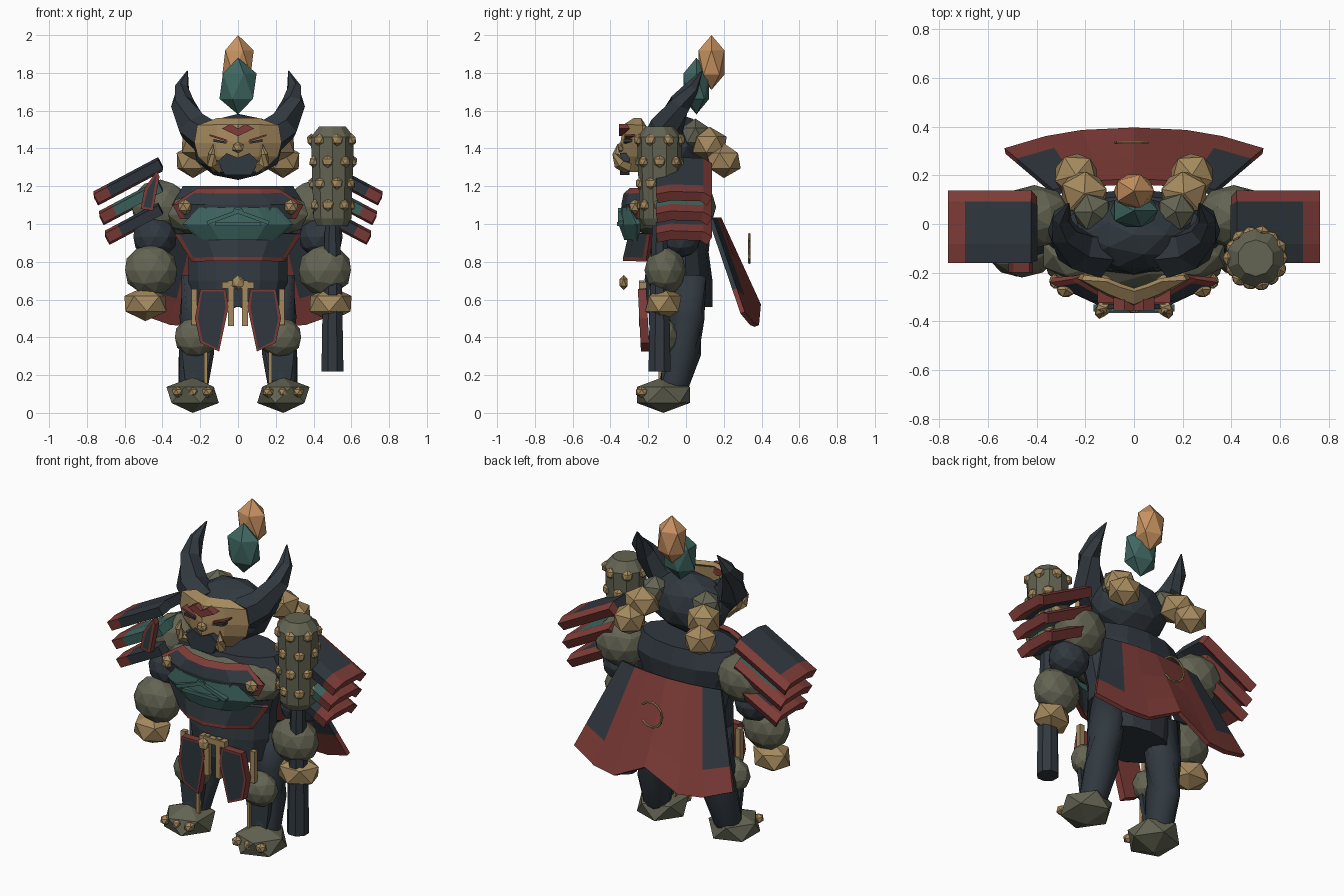
import bpy, bmesh, math
from mathutils import Vector, Matrix

cube = bpy.data.objects.get("Cube")
if cube:
    bpy.data.objects.remove(cube)


def material(name, r, g, b):
    m = bpy.data.materials.new(name)
    m.use_nodes = True
    m.diffuse_color = (r, g, b, 1)
    m.node_tree.nodes["Principled BSDF"].inputs["Base Color"].default_value = (r, g, b, 1)
    return m


SLATE = material("slate", .030, .040, .050)
RED = material("brick red", .21, .045, .039)
TAN = material("tan", .37, .25, .11)
OLIVE = material("olive grey", .125, .128, .085)
TEAL = material("teal", .050, .135, .120)
ORANGE = material("orange", .58, .29, .12)


def finish(name, bm, mats, mirror=False, thick=0, smooth=False):
    mesh = bpy.data.meshes.new(name)
    bmesh.ops.recalc_face_normals(bm, faces=bm.faces[:])
    bm.to_mesh(mesh)
    bm.free()
    for m in mats:
        mesh.materials.append(m)
    ob = bpy.data.objects.new(name, mesh)
    bpy.context.scene.collection.objects.link(ob)
    if thick:
        s = ob.modifiers.new("thickness", 'SOLIDIFY')
        s.thickness, s.offset = thick, 0
    if mirror:
        ob.modifiers.new("mirror", 'MIRROR')
    for p in mesh.polygons:
        p.use_smooth = smooth
    return ob


def ico(name, loc, scale, mat, sub=2, mirror=True, turn=0):
    bm = bmesh.new()
    mx = Matrix.Translation(loc) @ Matrix.Rotation(turn, 4, 'Z') @ Matrix.Diagonal((*scale, 1))
    bmesh.ops.create_icosphere(bm, subdivisions=sub, radius=1, matrix=mx)
    return finish(name, bm, [mat], mirror)


def box(name, loc, size, mat, mirror=True, tilt=0):
    bm = bmesh.new()
    mx = Matrix.Translation(loc) @ Matrix.Rotation(tilt, 4, 'Y') @ Matrix.Diagonal((*size, 1))
    bmesh.ops.create_cube(bm, size=1, matrix=mx)
    return finish(name, bm, [mat], mirror)


def skin(bm, rows, closed, rule=lambda r, c: 0):
    """Join rows of points with quads; closed rows also get end caps."""
    grid = [[bm.verts.new(p) for p in row] for row in rows]
    n = len(grid[0])
    for r in range(len(grid) - 1):
        for c in range(n if closed else n - 1):
            d = (c + 1) % n
            f = bm.faces.new((grid[r][c], grid[r][d], grid[r + 1][d], grid[r + 1][c]))
            f.material_index = rule(r, c)
    if closed:
        bm.faces.new(grid[0])
        bm.faces.new(grid[-1])


def tube(name, path, mat, sides, mirror=False, smooth=False):
    """Path entries are x, y, z, radius."""
    bm, rows = bmesh.new(), []
    pts = [Vector(p[:3]) for p in path]
    for i, p in enumerate(path):
        q = (pts[min(i + 1, len(pts) - 1)] - pts[max(i - 1, 0)]).to_track_quat('Z', 'Y')
        ring = [math.tau * (k + .5) / sides for k in range(sides)]
        rows.append([pts[i] + q @ Vector((math.cos(a), math.sin(a), 0)) * p[3] for a in ring])
    skin(bm, rows, True)
    return finish(name, bm, [mat], mirror, smooth=smooth)


def plate(name, outline, y, depth, mat, rim=None, border=.015, lean=0, mirror=True):
    """Outline in x and z, optionally with a coloured border on front."""
    bm = bmesh.new()
    top = max(p[1] for p in outline)
    face = bm.faces.new([bm.verts.new((x, y - lean * (top - z), z)) for x, z in outline])
    ext = bmesh.ops.extrude_face_region(bm, geom=[face])["geom"]
    bmesh.ops.translate(bm, vec=(0, -depth, 0), verts=[g for g in ext if isinstance(g, bmesh.types.BMVert)])
    if rim:
        front = [g for g in ext if isinstance(g, bmesh.types.BMFace)]
        for f in bm.faces:
            f.material_index = 1
        bmesh.ops.inset_region(bm, faces=front, thickness=border)
        front[0].material_index = 0
    return finish(name, bm, [mat, rim or mat], mirror)


def shell(name, rows, cols, mats, rule, power, thick):
    """Curved front armour; rows are z, half width, centre y, side y."""
    bm = bmesh.new()
    skin(bm, [[(t * w, yc + (ys - yc) * abs(t) ** power, z) for t in cols]
              for z, w, yc, ys in rows], False, rule)
    return finish(name, bm, mats, thick=thick)


# Torso and hips
bm = bmesh.new()
body = [(.56, .24, .18), (.7, .27, .18), (.85, .27, .16), (1, .31, .175), (1.1, .36, .185), (1.2, .3, .16)]
skin(bm, [[(w * math.cos(a), -.04 + d * math.sin(a), z) for a in
           [math.tau * (k + .5) / 14 for k in range(14)]] for z, w, d in body], True)
finish("torso", bm, [SLATE])
ico("chest", (0, -.13, 1.05), (.39, .15, .15), OLIVE, 2, False)

# Layered chest armour
cols = (-1, -.92, -.5, 0, .5, .92, 1)
chest_rows = [(1.18, .21, -.29, -.21), (1.155, .25, -.32, -.22), (1.1, .34, -.33, -.23), (1.03, .3, -.325, -.23)]
shell("breastplate", chest_rows, cols, [SLATE, RED], lambda r, c: int(r == 0 or c in (0, 5)), 2, .025)
shell("breast_band", [(1.085, .2, -.335, -.29), (1.0, .29, -.345, -.25), (.92, .19, -.315, -.25)], cols,
      [TEAL], lambda r, c: 0, 2, .025)
shell("belly_plate", [(.95, .33, -.29, -.18), (.825, .25, -.32, -.2), (.805, .24, -.32, -.2)], cols,
      [SLATE, RED], lambda r, c: int(r == 1 or c in (0, 5)), 2, .025)
box("chest_bar", (.07, -.345, 1.04), (.2, .03, .02), TEAL, True, .35)
box("chest_crossbar", (0, -.35, 1.0), (.24, .03, .02), TEAL, False)
ico("armour_knob", (.28, -.27, 1.09), (.042, .035, .042), TAN, 1)

# Legs and feet
tube("leg", [(.19, .0, .72, .11), (.21, 0, .5, .1), (.22, -.015, .32, .095), (.235, -.06, .16, .08),
             (.24, -.08, .08, .07)], SLATE, 14, True, True)
ico("knee", (.22, -.115, .4), (.12, .085, .105), OLIVE)
ico("foot", (.24, -.12, .095), (.155, .165, .095), OLIVE, 1)
for i, x in enumerate((.16, .24, .32)):
    ico(f"toe_{i + 1}", (x, -.235, .11), (.032, .035, .03), TAN, 1)
box("shin_strap", (.17, -.135, .24), (.018, .02, .2), TAN)
plate("shin_guard", [(.14, .34), (.3, .34), (.28, .17), (.17, .17)], -.1, .03, SLATE)

# Hip guards, belt and hanging cords
plate("hip_guard", [(.065, .655), (.2, .655), (.228, .5), (.2, .37), (.1, .325), (.05, .56)],
      -.21, .045, SLATE, RED, .016, -.05)
box("belt", (0, -.23, .675), (.17, .04, .035), TAN, False)
box("belt_cord", (.038, -.235, .58), (.032, .025, .24), TAN)
box("outer_cord", (.232, -.18, .56), (.03, .03, .19), TAN)
ico("belt_bead", (0, -.33, .69), (.038, .025, .04), TAN, 1, False)

# Arms
ico("shoulder", (.41, .03, 1.09), (.16, .13, .145), OLIVE)
ico("upper_arm", (.44, -.03, .93), (.12, .11, .11), SLATE)
ico("forearm", (.46, -.11, .755), (.145, .11, .135), OLIVE)
ico("fist", (.49, -.12, .578), (.13, .105, .092), TAN, 1, turn=.3)

# Shoulder guards: three overlapping slats on each side
for k, mat in enumerate((SLATE, TEAL, SLATE)):
    bm, out, zi = bmesh.new(), .752 - .03 * k, 1.33 - .12 * k
    rows = [[(x, y, zi - (x - .41) * .53 - dip) for y, dip in
             ((-.155, .015), (-.08, 0), (.085, .005), (.125, .03))] for x in (.41, out - .07, out)]
    skin(bm, rows, False, lambda r, c: int(r == 1 or c == 2))
    finish(f"shoulder_slat_{k + 1}", bm, [mat, RED], True, .055)
plate("shoulder_flap", [(.43, 1.28), (.415, 1.25), (.45, 1.07), (.515, 1.08), (.495, 1.19)][::-1],
      -.16, .04, SLATE, RED, .018)

# Cape with dark upper side panels and a lobed hem
bm = bmesh.new()
spread = [(-1, .3, .53), (-.68, .35, .47), (-.4, .375, .46), (0, .385, .57),
          (.4, .375, .46), (.68, .35, .47), (1, .3, .53)]
rows = []
for v in (0, .4, .75, 1):
    rows.append([(t * (.33 + .2 * v), (.175 - .045 * t * t) * (1 - v) + y * v, 1.03 * (1 - v) + z * v)
                 for t, y, z in spread])
skin(bm, rows, False, lambda r, c: int(r < 2 and c in (0, 5)))
finish("cape", bm, [RED, SLATE], thick=.025)
arc = [math.radians(40 + 28 * i) for i in range(11)]
tube("cape_ring", [(.075 * math.cos(a), .335, .87 + .075 * math.sin(a), .007) for a in arc], TAN, 6)

# Head and horns
ico("head", (0, -.045, 1.408), (.245, .16, .175), SLATE, 2, False)
tube("horn", [(.14, -.13, 1.44, .1), (.24, -.1, 1.52, .09), (.295, -.03, 1.64, .062),
              (.297, .03, 1.72, .04), (.268, .085, 1.81, .003)], SLATE, 6, True)

# Face mask
face_cols = (-1, -.5, 0, .5, 1)
shell("mask", [(1.55, .11, -.27, -.23), (1.52, .21, -.32, -.22), (1.43, .225, -.335, -.215),
               (1.36, .205, -.335, -.21), (1.28, .12, -.3, -.22)], face_cols, [TAN], lambda r, c: 0, 1.2, .025)
plate("mouth", [(-.11, 1.33), (-.06, 1.375), (0, 1.35), (.06, 1.375), (.11, 1.33), (.07, 1.26), (-.07, 1.26)],
      -.3, .05, SLATE, mirror=False)
plate("brow_mark", [(0, 1.505), (.04, 1.53), (.085, 1.505), (0, 1.465)], -.3, .055, RED)
plate("eye_mark", [(.05, 1.433), (.15, 1.466), (.15, 1.475), (.06, 1.447)], -.27, .055, RED)
plate("eye", [(.06, 1.425), (.13, 1.435), (.13, 1.45), (.06, 1.435)], -.27, .06, SLATE)
ico("nose", (0, -.345, 1.405), (.035, .025, .03), TAN, 1, False)
tube("tusk", [(.1, -.31, 1.3, .035), (.135, -.355, 1.32, .03), (.14, -.37, 1.37, .02),
              (.13, -.36, 1.42, .004)], TAN, 5, True)

# Hair knots behind the head
ico("hair_root", (.17, .05, 1.47), (.088, .085, .088), OLIVE, 1)
ico("hair_knot", (.205, .125, 1.42), (.108, .1, .095), TAN, 1, turn=.4)
ico("hair_end", (.238, .2, 1.335), (.1, .1, .092), TAN, 1, turn=1)

# Floating flames
ico("teal_flame", (0, .055, 1.73), (.11, .08, .15), TEAL, 1, False)
ico("orange_flame", (0, .135, 1.855), (.093, .08, .145), ORANGE, 1, False)

# Studded club held in the left hand
cx, cy = .5, -.14
tube("club_handle", [(cx, cy, .22, .063), (cx, cy, .55, .057), (cx, cy, 1.02, .042)], SLATE, 8)
tube("club_head", [(cx, cy, .99, .085), (cx, cy, 1.03, .105), (cx, cy, 1.46, .12), (cx, cy, 1.515, .075)],
     OLIVE, 10)
bm = bmesh.new()
for row in range(4):
    for k in range(7):
        a = math.tau * (k + .5 * (row % 2)) / 7
        r = .1 + .004 * row
        mx = Matrix.Translation((cx + r * math.cos(a), cy + r * math.sin(a), 1.1 + .115 * row))
        mx = mx @ Matrix.Rotation(a, 4, 'Z') @ Matrix.Diagonal((.026, .034, .034, 1))
        bmesh.ops.create_icosphere(bm, subdivisions=1, radius=1, matrix=mx)
finish("club_studs", bm, [TAN])
